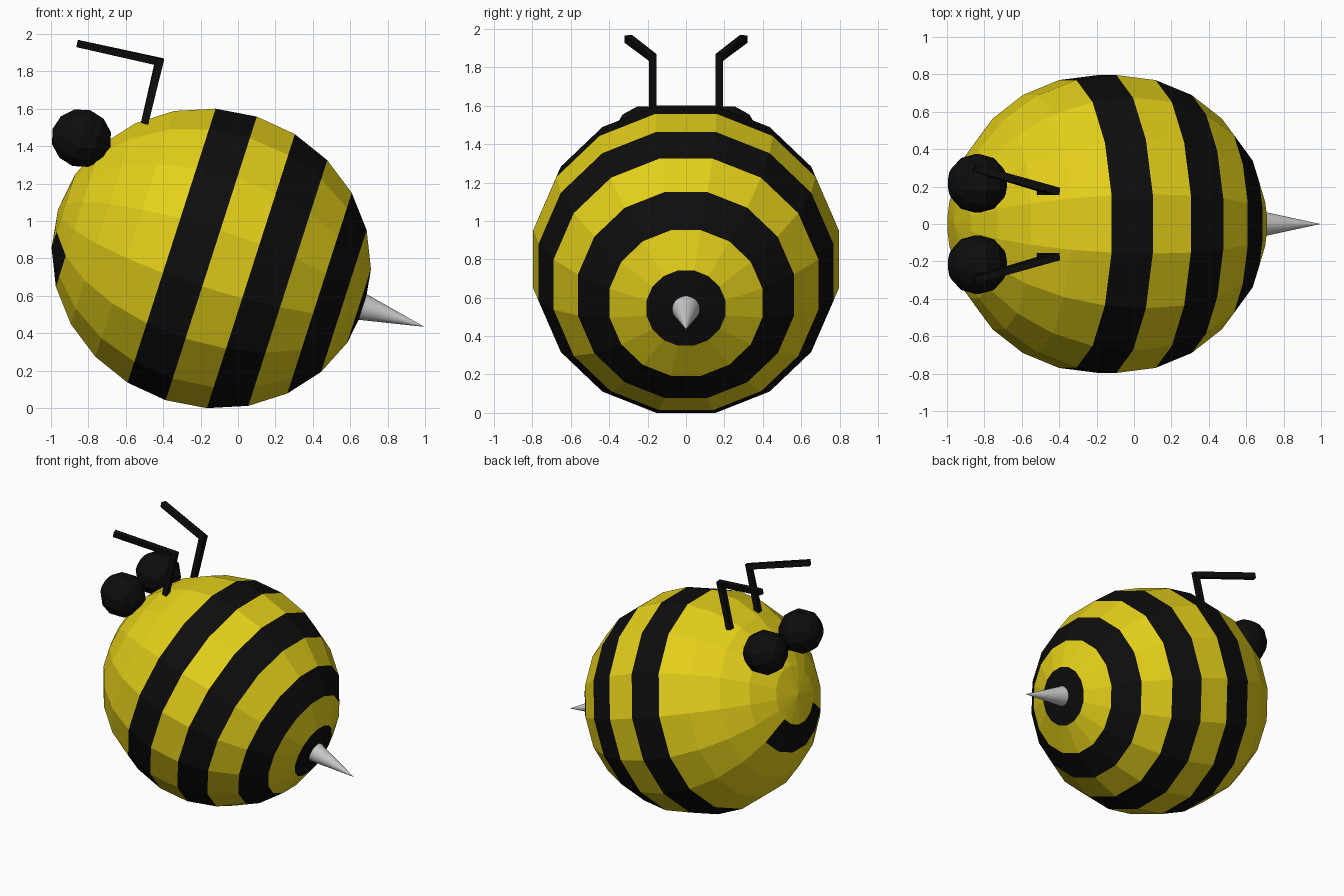
import bpy, bmesh, math
from mathutils import Matrix, Vector

if "Cube" in bpy.data.objects:
    bpy.data.objects.remove(bpy.data.objects["Cube"])


def material(name, rgb):
    m = bpy.data.materials.new(name)
    m.diffuse_color = (*rgb, 1)
    m.use_nodes = True
    m.node_tree.nodes["Principled BSDF"].inputs["Base Color"].default_value = m.diffuse_color
    return m


YELLOW = material("yellow", (0.78, 0.63, 0.01))
BLACK = material("black", (0.004, 0.004, 0.004))


def finish(name, bm, *mats):
    bmesh.ops.recalc_face_normals(bm, faces=bm.faces)
    mesh = bpy.data.meshes.new(name)
    bm.to_mesh(mesh)
    bm.free()
    for m in mats:
        mesh.materials.append(m)
    ob = bpy.data.objects.new(name, mesh)
    bpy.context.collection.objects.link(ob)
    return ob


# Tilted frame: local z runs from head to tail, local x points up
CENTRE = Vector((-0.143, 0, 0.80))
TILT = math.radians(17.8)
c, s = math.cos(TILT), math.sin(TILT)
AXIS = Vector((c, 0, -s))
ROT = Matrix(((s, 0, c), (0, -1, 0), (c, 0, -s))).to_4x4()
FRAME = Matrix.Translation(CENTRE) @ ROT

# Striped body with a mouth patch on the lower head
SEG, RINGS, RADIUS, HALF = 16, 12, 0.812, 0.86
bm = bmesh.new()
bmesh.ops.create_uvsphere(bm, u_segments=SEG, v_segments=RINGS, radius=1,
                          matrix=Matrix.Rotation(math.pi / SEG, 4, 'Z'))
for f in bm.faces:
    p = f.calc_center_median()
    polar = math.atan2(math.hypot(p.x, p.y), -p.z)
    band = int(polar / (math.pi / RINGS))
    from_chin = abs(math.atan2(p.y, -p.x))
    stripe = band in (5, 7, 9, 11)
    mouth = band == 1 and from_chin < math.radians(56)
    f.material_index = int(stripe or mouth)
bm.transform(FRAME @ Matrix.Diagonal((RADIUS, RADIUS, HALF, 1)))
finish("body", bm, YELLOW, BLACK)

# Stinger
T0, T1 = 0.81, 1.197
bm = bmesh.new()
bmesh.ops.create_cone(bm, cap_ends=True, segments=32, radius1=0.08, radius2=0,
                      depth=T1 - T0,
                      matrix=FRAME @ Matrix.Translation((0, 0, (T0 + T1) / 2)))
finish("stinger", bm)


# Square bar following a bent path, mitred at the elbow
def square_bar(name, pts, h, mat):
    pts = [Vector(p) for p in pts]
    dirs = [(b - a).normalized() for a, b in zip(pts, pts[1:])]
    bm = bmesh.new()
    rings = []
    for i, p in enumerate(pts):
        d0, d1 = dirs[max(i - 1, 0)], dirs[min(i, len(dirs) - 1)]
        t = (d0 + d1).normalized()
        v = t.cross(Vector((0, 1, 0))).normalized()
        u = v.cross(t).normalized()
        v = v / max(t.dot(d0), 0.5)
        rings.append([bm.verts.new(p + h * (a * u + b * v))
                      for a, b in ((1, 1), (-1, 1), (-1, -1), (1, -1))])
    for r0, r1 in zip(rings, rings[1:]):
        for k in range(4):
            n = (k + 1) % 4
            bm.faces.new((r0[k], r0[n], r1[n], r1[k]))
    bm.faces.new(rings[0])
    bm.faces.new(rings[-1])
    return finish(name, bm, mat)


# Eyes and antennae on both sides
for side, tag in ((1, "left"), (-1, "right")):
    bm = bmesh.new()
    bmesh.ops.create_uvsphere(
        bm, u_segments=12, v_segments=6, radius=0.162,
        matrix=Matrix.Translation((-0.837, 0.217 * side, 1.443)) @ ROT
        @ Matrix.Rotation(math.pi / 12, 4, 'Z'))
    finish("eye_" + tag, bm, BLACK)
    square_bar("antenna_" + tag,
               [(-0.5, 0.174 * side, 1.52), (-0.421, 0.174 * side, 1.852),
                (-0.855, 0.30 * side, 1.948)], 0.02, BLACK)
